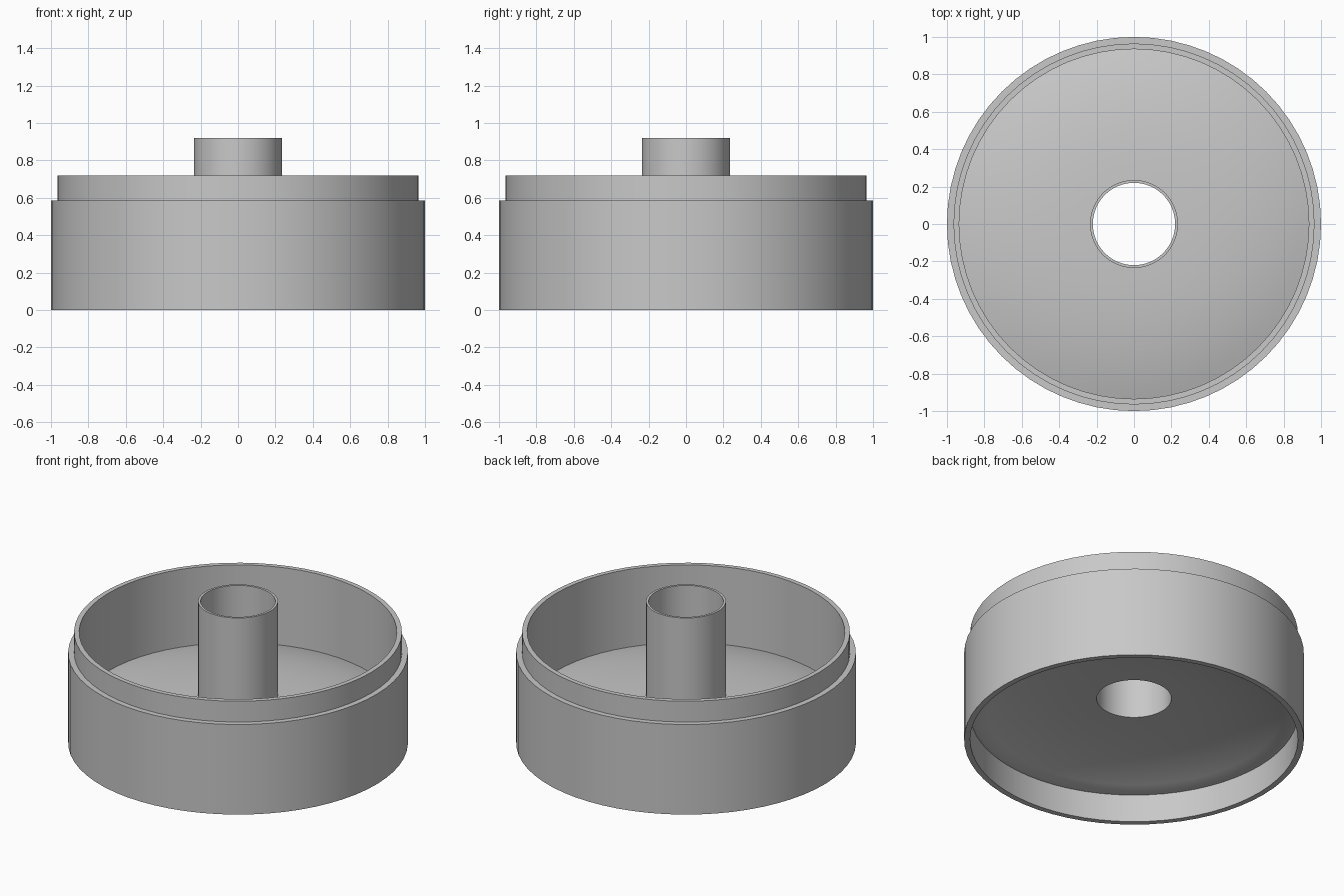
import bpy, bmesh, math

cube = bpy.data.objects.get("Cube")
if cube:
    bpy.data.objects.remove(cube, do_unlink=True)

SEGMENTS = 64
TUBE_IN, TUBE_OUT = 0.22, 0.235
WALL_IN, STEP = 0.935, 0.965

grey = bpy.data.materials.new("plain grey")
grey.use_nodes = True
colour = (0.58, 0.58, 0.58, 1)
grey.diffuse_color = colour
grey.node_tree.nodes["Principled BSDF"].inputs["Base Color"].default_value = colour


def dome(r_start, r_end, edge_z, rise, steps=12):
    """Points of a shallow domed floor, flat in the middle and falling at the wall."""
    points = []
    for i in range(steps + 1):
        r = r_start + (r_end - r_start) * i / steps
        points.append((r, edge_z + rise * (1 - (r / WALL_IN) ** 3)))
    return points


def lathe(name, profile):
    """Revolve a closed (radius, height) profile about the z axis."""
    bm = bmesh.new()
    rings = []
    for i in range(SEGMENTS):
        a = math.tau * i / SEGMENTS
        rings.append([bm.verts.new((r * math.cos(a), r * math.sin(a), z))
                      for r, z in profile])
    n = len(profile)
    for i in range(SEGMENTS):
        here, after = rings[i], rings[(i + 1) % SEGMENTS]
        for j in range(n):
            k = (j + 1) % n
            bm.faces.new((here[j], after[j], after[k], here[k]))
    bmesh.ops.recalc_face_normals(bm, faces=bm.faces)
    mesh = bpy.data.meshes.new(name)
    bm.to_mesh(mesh)
    bm.free()
    obj = bpy.data.objects.new(name, mesh)
    bpy.context.collection.objects.link(obj)
    mesh.materials.append(grey)
    bpy.ops.object.select_all(action='DESELECT')
    obj.select_set(True)
    bpy.context.view_layer.objects.active = obj
    bpy.ops.object.shade_smooth_by_angle(angle=math.radians(30))
    return obj


# Stepped outer wall, domed floor and hollow centre tube in one closed section
underside = dome(WALL_IN, TUBE_IN, 0.18, 0.1)
upper_floor = dome(TUBE_OUT, WALL_IN, 0.215, 0.1)
outer_wall = [(WALL_IN, 0.72), (STEP, 0.72), (STEP, 0.585), (1, 0.585), (1, 0)]
bottom_recess = [(STEP, 0), (STEP, 0.18)]
tube = [(TUBE_IN, 0.92), (TUBE_OUT, 0.92)]
lathe("stacking_ring_tray", bottom_recess + underside + tube + upper_floor + outer_wall)
